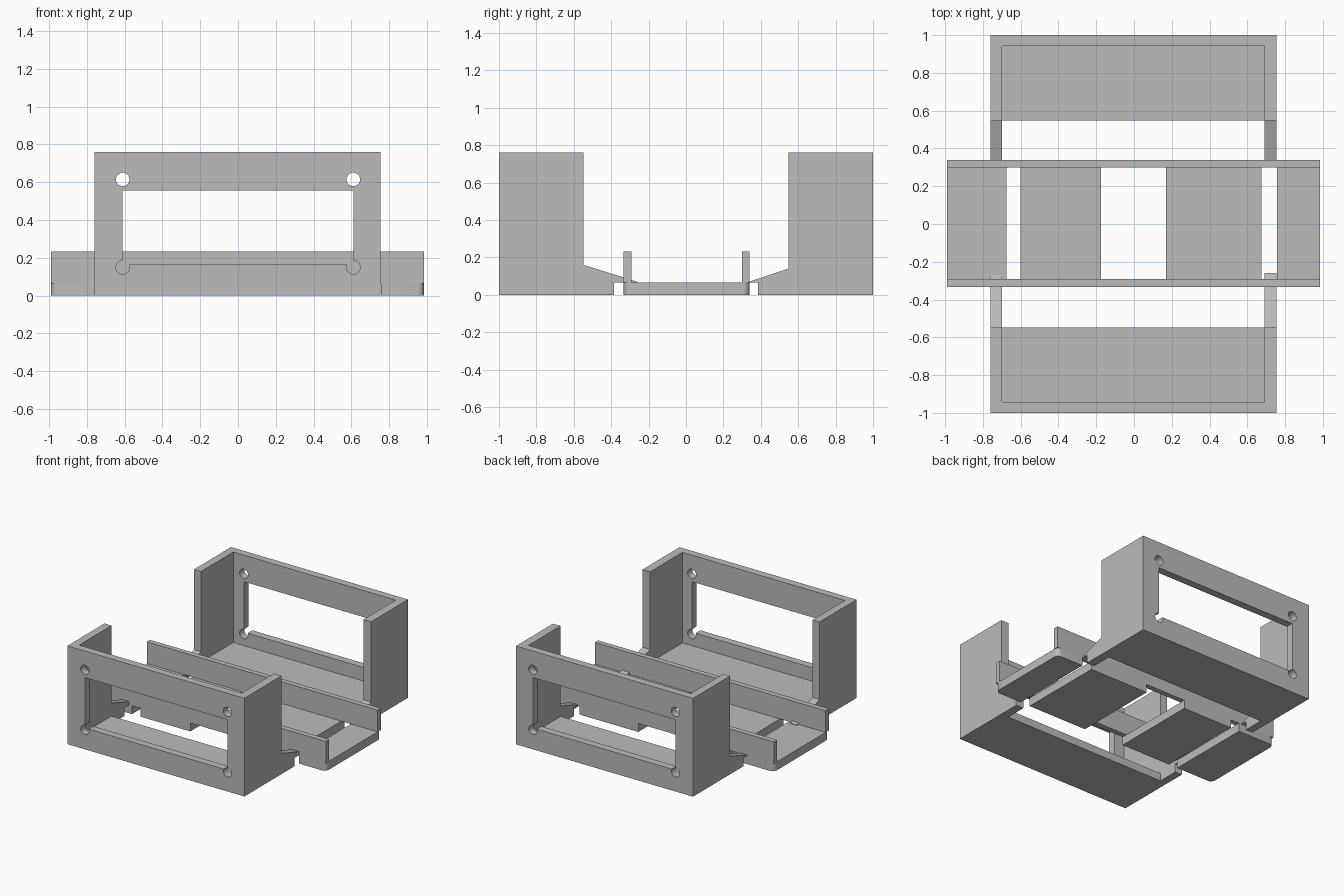
import bpy, bmesh, math

old = bpy.data.objects.get("Cube")
if old:
    bpy.data.objects.remove(old, do_unlink=True)

grey = bpy.data.materials.new("plain grey")
grey.use_nodes = True
COLOUR = (0.5, 0.5, 0.5, 1)
grey.diffuse_color = COLOUR
grey.node_tree.nodes["Principled BSDF"].inputs["Base Color"].default_value = COLOUR


def finish(name, bm):
    bmesh.ops.recalc_face_normals(bm, faces=bm.faces)
    mesh = bpy.data.meshes.new(name)
    bm.to_mesh(mesh)
    bm.free()
    mesh.materials.append(grey)
    ob = bpy.data.objects.new(name, mesh)
    bpy.context.collection.objects.link(ob)
    return ob


def box(name, x, y, z, round_side=0):
    """Block between three ranges; round_side rounds its upright corners at that x end."""
    bm = bmesh.new()
    bmesh.ops.create_cube(bm, size=1)
    for v in bm.verts:
        v.co = [r[0] if c < 0 else r[1] for c, r in zip(v.co, (x, y, z))]
    if round_side:
        end = x[1] if round_side > 0 else x[0]
        edges = [e for e in bm.edges
                 if all(abs(v.co.x - end) < 1e-4 for v in e.verts)
                 and abs(e.verts[0].co.z - e.verts[1].co.z) > 0.01]
        bmesh.ops.bevel(bm, geom=edges, offset=0.035, segments=6,
                        profile=0.5, affect='EDGES')
    return finish(name, bm)


def prism(name, profile, x):
    """Profile of (y, z) points pushed along x."""
    bm = bmesh.new()
    face = bm.faces.new([bm.verts.new((x[0], *p)) for p in profile])
    out = bmesh.ops.extrude_face_region(bm, geom=[face])["geom"]
    for v in out:
        if isinstance(v, bmesh.types.BMVert):
            v.co.x = x[1]
    return finish(name, bm)


def hole(x, y, z):
    bpy.ops.mesh.primitive_cylinder_add(vertices=32, radius=0.036, depth=0.3,
                                        location=(x, y, z),
                                        rotation=(math.pi / 2, 0, 0))
    return bpy.context.object


def combine(ob, other, operation):
    mod = ob.modifiers.new("combine", 'BOOLEAN')
    mod.operation, mod.object, mod.solver = operation, other, 'EXACT'
    bpy.context.view_layer.objects.active = ob
    bpy.ops.object.modifier_apply(modifier=mod.name)
    bpy.data.objects.remove(other, do_unlink=True)


def smooth(ob):
    bpy.ops.object.select_all(action='DESELECT')
    ob.select_set(True)
    bpy.context.view_layer.objects.active = ob
    bpy.ops.object.shade_smooth_by_angle(angle=math.radians(30))


# End brackets: open tray with a windowed end wall, screw holes and hooked arms
def bracket(name, s, shoulder, tips):
    def span(a, b):
        return tuple(sorted((s * a, s * b)))
    ob = box(name, (-0.76, 0.755), span(0.547, 1), (0, 0.76))
    for x, tip in zip(((-0.76, -0.70), (0.69, 0.755)), tips):
        profile = [(0.6, 0), (0.385, 0), (0.385, 0.065), (tip, 0.065),
                   (tip, 0.07), (0.547, shoulder), (0.6, shoulder)]
        combine(ob, prism("arm", [(s * y, z) for y, z in profile], x), 'UNION')
    combine(ob, box("cavity", (-0.70, 0.69), span(0.2, 0.942), (0.06, 1)), 'DIFFERENCE')
    combine(ob, box("window", (-0.61, 0.61), span(0.9, 1.1), (0.165, 0.555)), 'DIFFERENCE')
    for x in (-0.61, 0.61):
        for z in (0.15, 0.615):
            combine(ob, hole(x, s, z), 'DIFFERENCE')
    smooth(ob)


bracket("front_bracket", -1, 0.16, (0.27, 0.26))
bracket("back_bracket", 1, 0.14, (0.335, 0.335))

# Middle tray: four floor plates bridged by two long rails
plates = [("right_end_plate", -0.99, -0.675, -1),
          ("right_floor_plate", -0.60, -0.175, 0),
          ("left_floor_plate", 0.17, 0.675, 0),
          ("left_end_plate", 0.757, 0.985, 1)]
for name, x0, x1, side in plates:
    ob = box(name, (x0, x1), (-0.333, 0.34), (0, 0.065), side)
    if side:
        smooth(ob)

for name, y in (("front_rail", (-0.333, -0.292)), ("back_rail", (0.30, 0.34))):
    box(name, (-0.99, 0.985), y, (0.065, 0.233))
